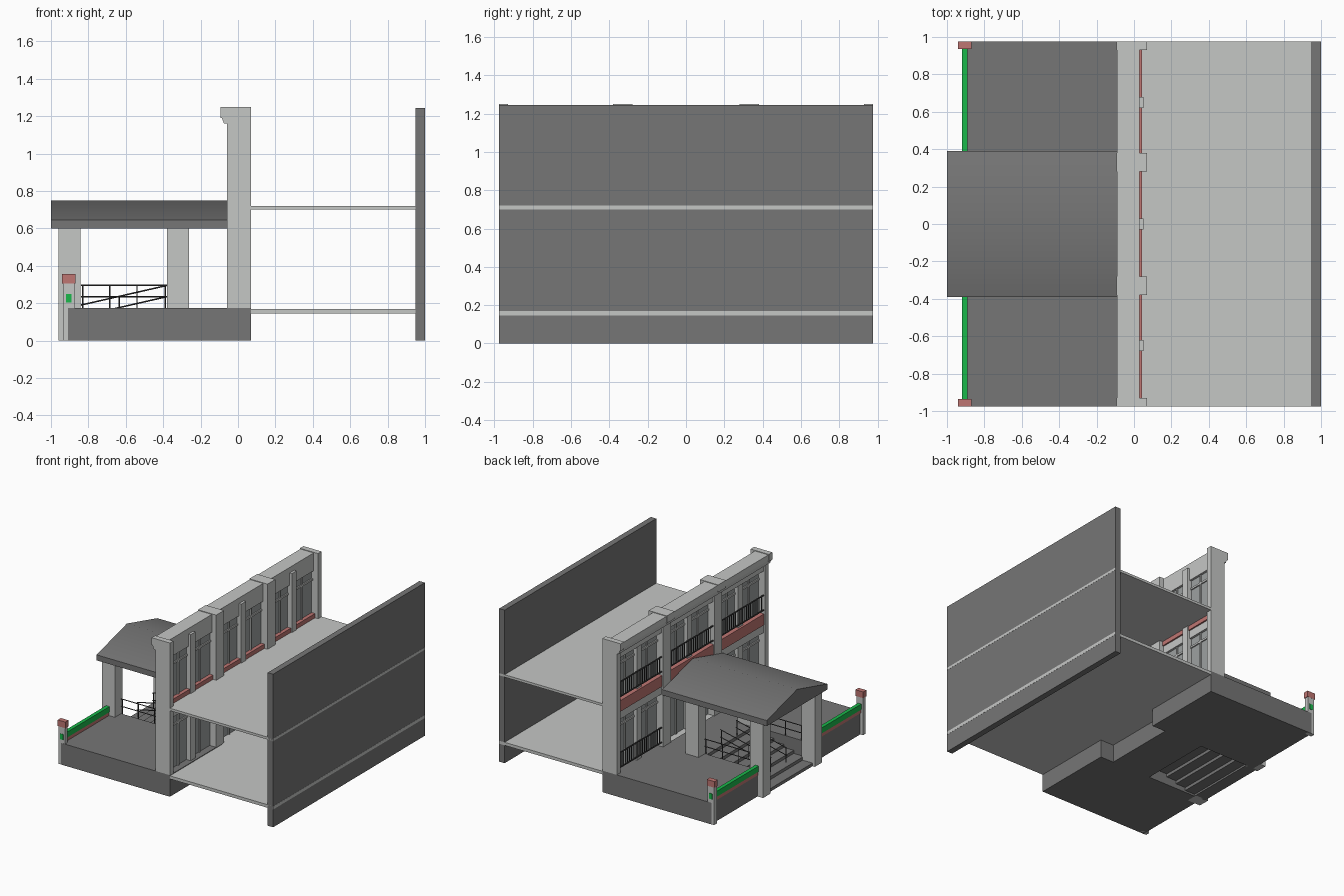
import bpy
import bmesh
from mathutils import Vector

old = bpy.data.objects.get("Cube")
if old:
    bpy.data.objects.remove(old, do_unlink=True)


def material(name, r, g, b):
    m = bpy.data.materials.new(name)
    m.use_nodes = True
    m.diffuse_color = (r, g, b, 1)
    m.node_tree.nodes["Principled BSDF"].inputs["Base Color"].default_value = (r, g, b, 1)
    return m


light = material("light plaster", .56, .57, .56)
dark = material("dark grey", .18, .18, .18)
red = material("dusty red", .52, .18, .17)
green = material("green", .01, .48, .07)
glass = material("grey glass", .34, .36, .36)
metal = material("dark metal", .06, .06, .06)


def finish(name, bm, mat):
    bmesh.ops.recalc_face_normals(bm, faces=bm.faces)
    mesh = bpy.data.meshes.new(name)
    bm.to_mesh(mesh)
    bm.free()
    mesh.materials.append(mat)
    ob = bpy.data.objects.new(name, mesh)
    bpy.context.scene.collection.objects.link(ob)
    return ob


def boxes(name, mat, *spans):
    """One object made of boxes, each given as x, y and z ranges."""
    bm = bmesh.new()
    for span in spans:
        lo, hi = zip(*span)
        made = bmesh.ops.create_cube(bm, size=1)["verts"]
        for v in made:
            v.co = Vector(h if c > 0 else l for c, l, h in zip(v.co, lo, hi))
    return finish(name, bm, mat)


def both(x, y, z):
    """A box and its mirror image across the centre line."""
    return [(x, y, z), (x, (-y[1], -y[0]), z)]


def prism(name, mat, profile, axis, start, end):
    """Extrude a profile along x or y."""
    bm = bmesh.new()
    place = (lambda a, b: (start, a, b)) if axis == "x" else (lambda a, b: (a, start, b))
    face = bm.faces.new([bm.verts.new(place(*p)) for p in profile])
    moved = bmesh.ops.extrude_face_region(bm, geom=[face])["geom"]
    step = Vector((end - start, 0, 0)) if axis == "x" else Vector((0, end - start, 0))
    bmesh.ops.translate(bm, vec=step, verts=[g for g in moved if isinstance(g, bmesh.types.BMVert)])
    return finish(name, bm, mat)


def bar(a, b, r=.004):
    """A thin square rod as a separate small prism."""
    a, b = Vector(a), Vector(b)
    bm = bmesh.new()
    bmesh.ops.create_cone(bm, cap_ends=True, segments=4, radius1=r, radius2=r, depth=(b - a).length)
    turn = (b - a).to_track_quat("Z", "Y").to_matrix().to_4x4()
    turn.translation = (a + b) / 2
    bmesh.ops.transform(bm, matrix=turn, verts=bm.verts)
    return finish("handrail", bm, metal)


END = .975      # half length of the building
DECK = .175     # terrace height
TOP = 1.245     # roof line
whole = (-END, END)

# Rear wall and floors
boxes("rear_wall", dark, ((.95, .999), whole, (0, TOP)))
boxes("lower_floor", light, ((.07, 1), whole, (.145, .17)), ((-.05, .07), (-.3, .3), (.145, .17)))
boxes("upper_floor", light, ((0, 1), whole, (.7, .72)))

# Terrace with a stair opening and a recess under the entrance
boxes("terrace", dark, *both((-.91, .07), (.3, END), (0, DECK)),
      ((-.4, -.05), (-.3, .3), (0, DECK)))
steps = []
for i in range(6):
    front, z = -.49 - .09 * i, .15 - .025 * i
    steps.append(((front, front + .1), (-.3, .3), (max(0, z - .035), z)))
boxes("stair_treads", dark, *steps)

# Terrace end posts and parapet beams
boxes("end_posts", light, *both((-.935, -.875), (.94, .974), (0, .305)))
boxes("post_caps", red, *both((-.94, -.87), (.935, END), (.305, .355)))
boxes("parapet_beams", green, *both((-.92, -.89), (.38, .977), (.205, .25)))
boxes("parapet_bases", red, *both((-.915, -.895), (.38, .94), (DECK, .205)))

# Entrance canopy
columns = []
for x, z in ((-.96, 0), (-.38, DECK)):
    columns += both((x, x + .118), (.285, .38), (z, .61))
boxes("canopy_columns", light, *columns)
canopy = prism("canopy_roof", dark,
               [(-.39, .6), (.39, .6), (.39, .645), (0, .75), (-.39, .645)], "x", -1, -.06)
for face in canopy.data.polygons:
    face.use_smooth = face.normal.z > .5

# Stair rails: level ones at the sides, sloping ones on the flight
for side in (-1, 1):
    y, inner = .3 * side, .1 * side
    for z in (.295, .235):
        bar((-.84, y, z), (-.38, y, z))
    for x in (-.83, -.685, -.54, -.39):
        bar((x, y, DECK), (x, y, .295))
    bar((-.84, inner, .19), (-.38, inner, .295))
    bar((-.84, inner, .13), (-.38, inner, .235))
    for x in (-.83, -.635, -.39):
        rise = .19 + (x + .84) * .23
        bar((x, inner, rise - .12), (x, inner, rise))

# Facade frame: wide pilasters, slim pilasters, lintels
wide = (both((-.06, .07), (.93, END), (DECK, 1.25))
        + both((-.06, .07), (.28, .38), (DECK, 1.25)))
slim = both((-.035, .05), (.62, .68), (DECK, 1.2)) + [((-.035, .05), (-.03, .03), (DECK, 1.2))]
boxes("wide_pilasters", light, *wide)
boxes("slim_pilasters", light, *slim)
boxes("lintels", light, ((-.045, .03), whole, (1.1, 1.2)), ((-.045, .03), whole, (.6, .7)))
prism("cornice", light, [(-.09, TOP), (-.09, 1.2), (-.075, 1.16), (.03, 1.16), (.03, TOP)],
      "y", -END, END)
boxes("cornice_blocks", light, *both((-.094, .07), (.93, END), (1.19, 1.25)),
      *both((-.094, .07), (.28, .38), (1.19, 1.25)))

# Bays: glazing, frames, red bands and balcony rails
bays = [(-.93, -.38), (-.28, .28), (.38, .93)]
panes, frames, bands, rails = [], [], [], []
for a, b in bays:
    middle = (a + b) / 2
    bands.append(((-.052, .042), (a, b), (.665, .755)))
    for base, head in ((DECK, .61), (.75, 1.11)):
        panes.append(((-.002, .012), (a, b), (base, head)))
        frames.append(((-.012, .022), (a, b), (head - .09, head - .075)))
        for start, stop in ((a, middle), (middle, b)):
            centre = (start + stop) / 2
            frames.append(((-.012, .022), (centre - .007, centre + .007), (base, head)))
        if base == DECK and middle == 0:
            continue
        low, high = base + .03, base + .15
        for z in (low, high):
            rails.append(((-.05, -.042), (a, b), (z, z + .009)))
        for i in range(1, 20):
            y = a + (b - a) * i / 20
            rails.append(((-.049, -.044), (y - .0025, y + .0025), (low, high)))
boxes("window_glass", glass, *panes)
boxes("window_frames", light, *frames)
boxes("floor_bands", red, *bands)
boxes("balcony_rails", metal, *rails)
